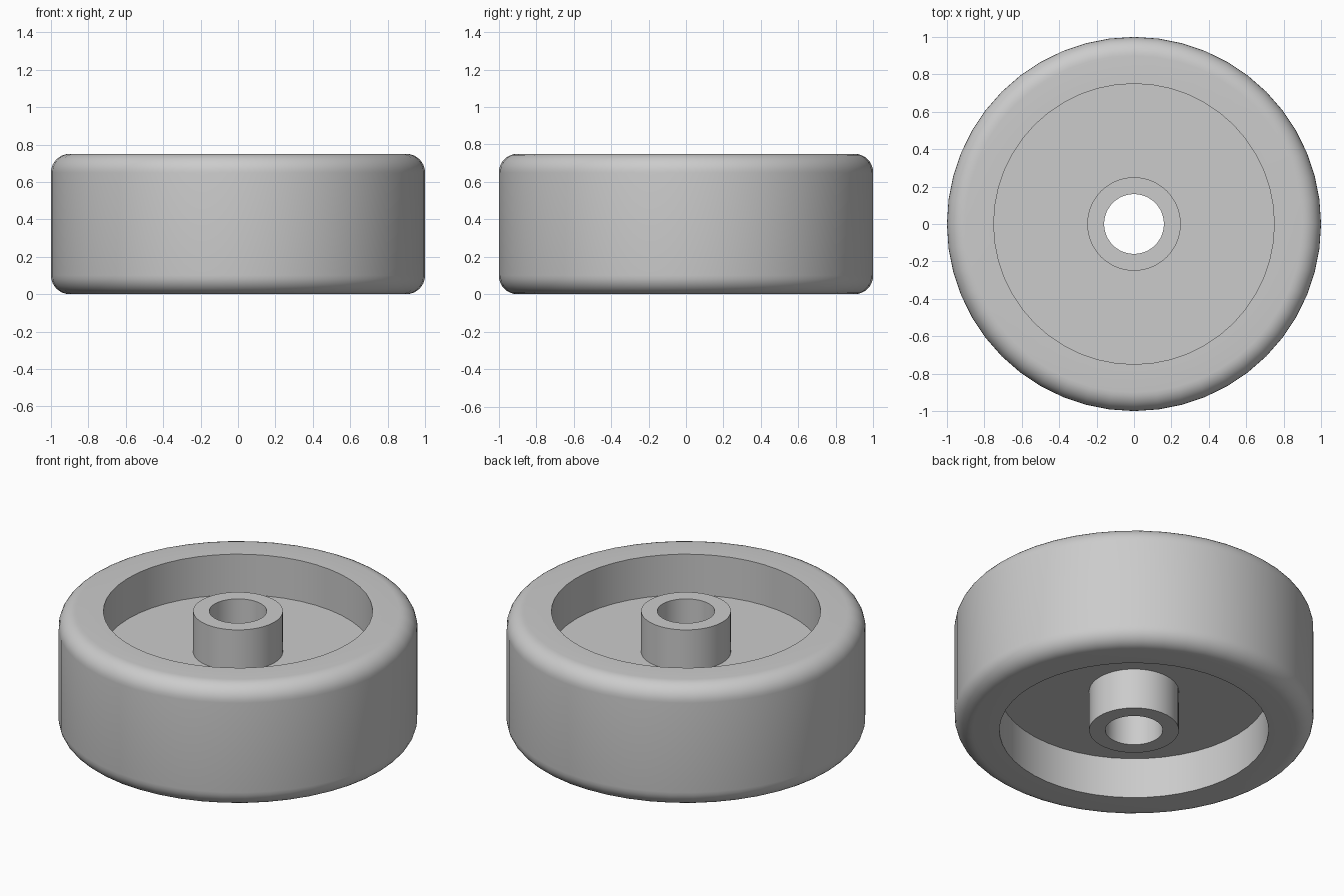
import bpy
import bmesh
from math import pi, cos, sin, radians
from mathutils import Vector

default_cube = bpy.data.objects.get("Cube")
if default_cube:
    bpy.data.objects.remove(default_cube, do_unlink=True)

# Main dimensions
HEIGHT = 0.75
OUTER, RECESS, HUB, BORE = 1.0, 0.75, 0.25, 0.16
WEB_LOW, WEB_HIGH = 0.25, 0.5
FILLET, FILLET_STEPS = 0.1, 8
SIDES = 48


def fillet(z_centre, start):
    """Quarter circle rounding one outer edge of the tread."""
    angles = [start + pi / 2 * i / FILLET_STEPS for i in range(FILLET_STEPS + 1)]
    return [(OUTER - FILLET + FILLET * cos(a), z_centre + FILLET * sin(a)) for a in angles]


def lathe(name, profile, material):
    """Revolve a closed (radius, height) outline around z."""
    bm = bmesh.new()
    verts = [bm.verts.new((r, 0, z)) for r, z in profile]
    edges = [bm.edges.new((v, verts[i - 1])) for i, v in enumerate(verts)]
    bmesh.ops.spin(bm, geom=verts + edges, cent=Vector(), axis=Vector((0, 0, 1)),
                   angle=2 * pi, steps=SIDES, use_duplicate=False)
    bmesh.ops.remove_doubles(bm, verts=bm.verts, dist=0.0001)
    bmesh.ops.recalc_face_normals(bm, faces=bm.faces)
    mesh = bpy.data.meshes.new(name)
    bm.to_mesh(mesh)
    bm.free()
    mesh.materials.append(material)
    obj = bpy.data.objects.new(name, mesh)
    bpy.context.collection.objects.link(obj)
    bpy.ops.object.select_all(action="DESELECT")
    obj.select_set(True)
    bpy.context.view_layer.objects.active = obj
    bpy.ops.object.shade_smooth_by_angle(angle=radians(30))
    return obj


# Plain grey
grey = bpy.data.materials.new("light_grey")
grey.use_nodes = True
colour = (0.6, 0.6, 0.6, 1.0)
grey.diffuse_color = colour
grey.node_tree.nodes["Principled BSDF"].inputs["Base Color"].default_value = colour

# Wheel outline: bore, lower hub and recess, rounded tread, upper recess and hub
outline = [(BORE, 0), (HUB, 0), (HUB, WEB_LOW), (RECESS, WEB_LOW), (RECESS, 0)]
outline += fillet(FILLET, -pi / 2)
outline += fillet(HEIGHT - FILLET, 0)
outline += [(RECESS, HEIGHT), (RECESS, WEB_HIGH), (HUB, WEB_HIGH), (HUB, HEIGHT), (BORE, HEIGHT)]
lathe("wheel", outline, grey)
